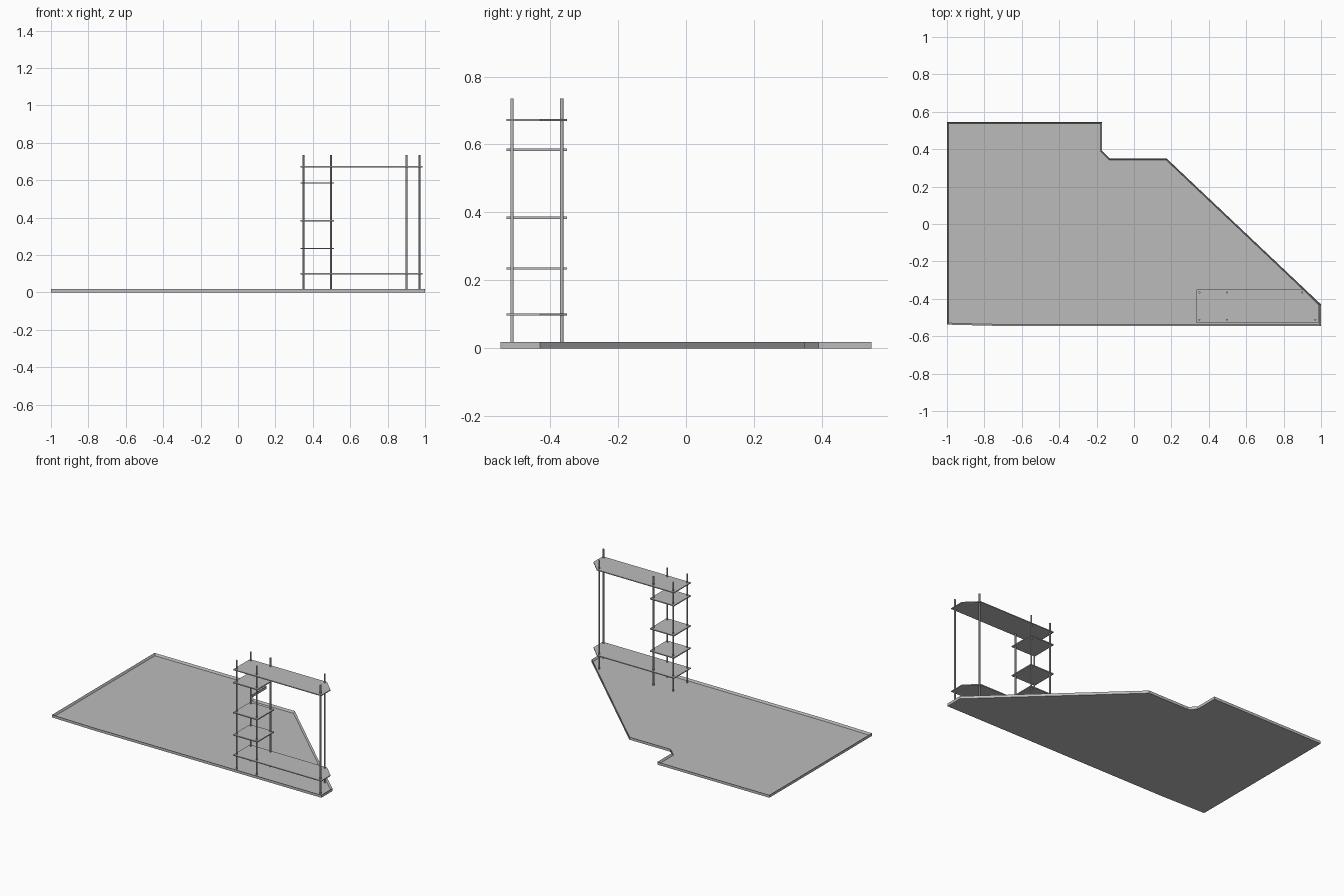
import bpy
import bmesh

cube = bpy.data.objects.get("Cube")
if cube:
    bpy.data.objects.remove(cube, do_unlink=True)

# Single grey finish
grey = bpy.data.materials.new("plain_grey")
grey.use_nodes = True
colour = (0.5, 0.5, 0.5, 1)
grey.diffuse_color = colour
grey.node_tree.nodes["Principled BSDF"].inputs["Base Color"].default_value = colour


def finish(name, bm):
    bmesh.ops.recalc_face_normals(bm, faces=bm.faces)
    mesh = bpy.data.meshes.new(name)
    bm.to_mesh(mesh)
    bm.free()
    mesh.materials.append(grey)
    obj = bpy.data.objects.new(name, mesh)
    bpy.context.collection.objects.link(obj)
    return obj


def slab(name, outline, low, high, rim=0, floor=0):
    """Extrude a flat outline; a rim width turns it into a shallow tray."""
    bm = bmesh.new()
    base = bm.faces.new([bm.verts.new((x, y, low)) for x, y in outline])
    bmesh.ops.solidify  # outline is extruded below
    ext = bmesh.ops.extrude_face_region(bm, geom=[base], use_keep_orig=True)
    top = [g for g in ext["geom"] if isinstance(g, bmesh.types.BMFace)][0]
    bmesh.ops.translate(bm, verts=top.verts, vec=(0, 0, high - low))
    bmesh.ops.recalc_face_normals(bm, faces=bm.faces)
    if rim:
        bmesh.ops.inset_region(bm, faces=[top], thickness=rim, use_even_offset=True)
        bmesh.ops.translate(bm, verts=top.verts, vec=(0, 0, floor - high))
    return finish(name, bm)


def pole(name, x, y, low, high, radius=0.005):
    bpy.ops.mesh.primitive_cylinder_add(vertices=16, radius=radius, depth=high - low,
                                        location=(x, y, (low + high) / 2))
    obj = bpy.context.object
    obj.name = name
    obj.data.materials.append(grey)
    bpy.ops.object.shade_smooth_by_angle()


# Floor plate with a thin raised rim
floor_outline = [(-1, -0.538), (-0.68, -0.546), (1, -0.546), (1, -0.43), (0.175, 0.35),
                 (-0.13, 0.35), (-0.17, 0.39), (-0.17, 0.546), (-1, 0.546)]
slab("floor_tray", floor_outline, 0, 0.018, rim=0.008, floor=0.004)

# Long shelves with one clipped corner
front, back, left = -0.528, -0.35, 0.334
long_outline = [(left, front), (0.986, front), (0.986, -0.43), (0.905, back), (left, back)]
for name, z in (("lower_long_shelf", 0.1), ("upper_long_shelf", 0.672)):
    slab(name, long_outline, z - 0.003, z + 0.003)

# Small square shelves
small_outline = [(left, front), (0.513, front), (0.513, back), (left, back)]
for i, z in enumerate((0.235, 0.384, 0.585)):
    slab(f"small_shelf_{i + 1}", small_outline, z - 0.0035, z + 0.0035)

# Upright poles
for row, y, xs in (("front", -0.512, (0.35, 0.497, 0.97)),
                   ("back", -0.366, (0.35, 0.497, 0.9))):
    for i, x in enumerate(xs):
        pole(f"{row}_pole_{i + 1}", x, y, 0.004, 0.735)
